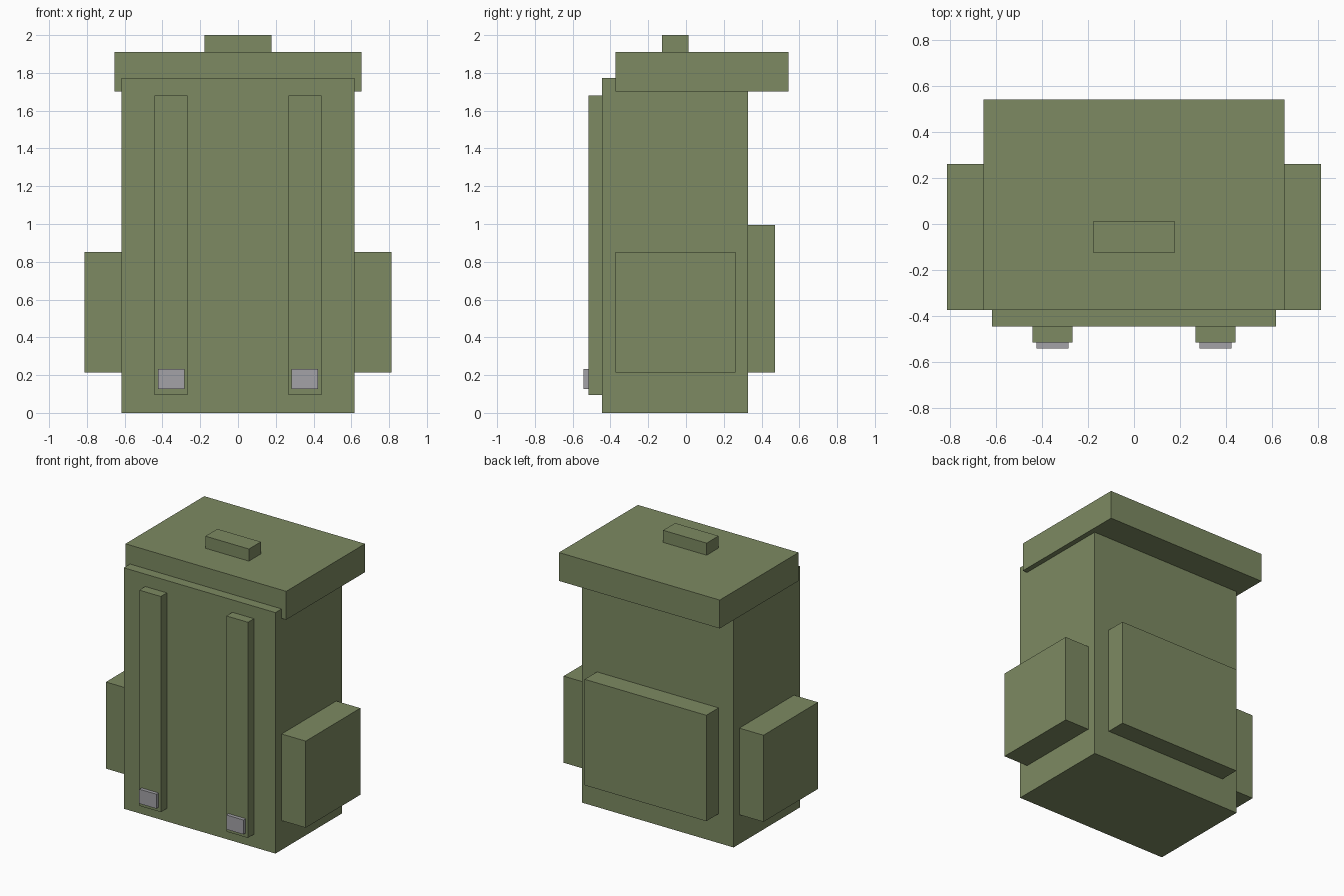
import bpy

default = bpy.data.objects.get("Cube")
if default:
    bpy.data.objects.remove(default, do_unlink=True)


def make_material(name, rgb):
    mat = bpy.data.materials.new(name)
    mat.use_nodes = True
    mat.diffuse_color = (*rgb, 1)
    bsdf = next(n for n in mat.node_tree.nodes if n.type == 'BSDF_PRINCIPLED')
    bsdf.inputs["Base Color"].default_value = (*rgb, 1)
    return mat


olive = make_material("olive_canvas", (0.205, 0.255, 0.122))
grey = make_material("grey_metal", (0.37, 0.365, 0.385))


def box(name, x, y, z, mat):
    """Box from its (low, high) range on each axis."""
    ranges = (x, y, z)
    centre = [(a + b) / 2 for a, b in ranges]
    bpy.ops.mesh.primitive_cube_add(size=1, location=centre)
    obj = bpy.context.object
    obj.name = name
    obj.scale = [b - a for a, b in ranges]
    bpy.ops.object.transform_apply(location=False, rotation=False, scale=True)
    obj.data.materials.append(mat)
    return obj


def pair(name, inner, outer, y, z, mat):
    """Matching boxes on the left (+x) and right (-x)."""
    box("left_" + name, (inner, outer), y, z, mat)
    box("right_" + name, (-outer, -inner), y, z, mat)


# Main bag, overhanging lid and grab handle
box("body", (-0.617, 0.617), (-0.446, 0.328), (0, 1.772), olive)
box("lid", (-0.654, 0.654), (-0.374, 0.542), (1.702, 1.911), olive)
box("handle", (-0.177, 0.177), (-0.126, 0.013), (1.911, 2.0), olive)

# Pockets
box("back_pocket", (-0.495, 0.495), (0.328, 0.471), (0.215, 0.994), olive)
pair("side_pocket", 0.617, 0.813, (-0.374, 0.261), (0.215, 0.852), olive)

# Shoulder straps with metal buckles
pair("strap", 0.267, 0.442, (-0.516, -0.446), (0.095, 1.681), olive)
pair("buckle", 0.284, 0.424, (-0.542, -0.516), (0.126, 0.232), grey)
